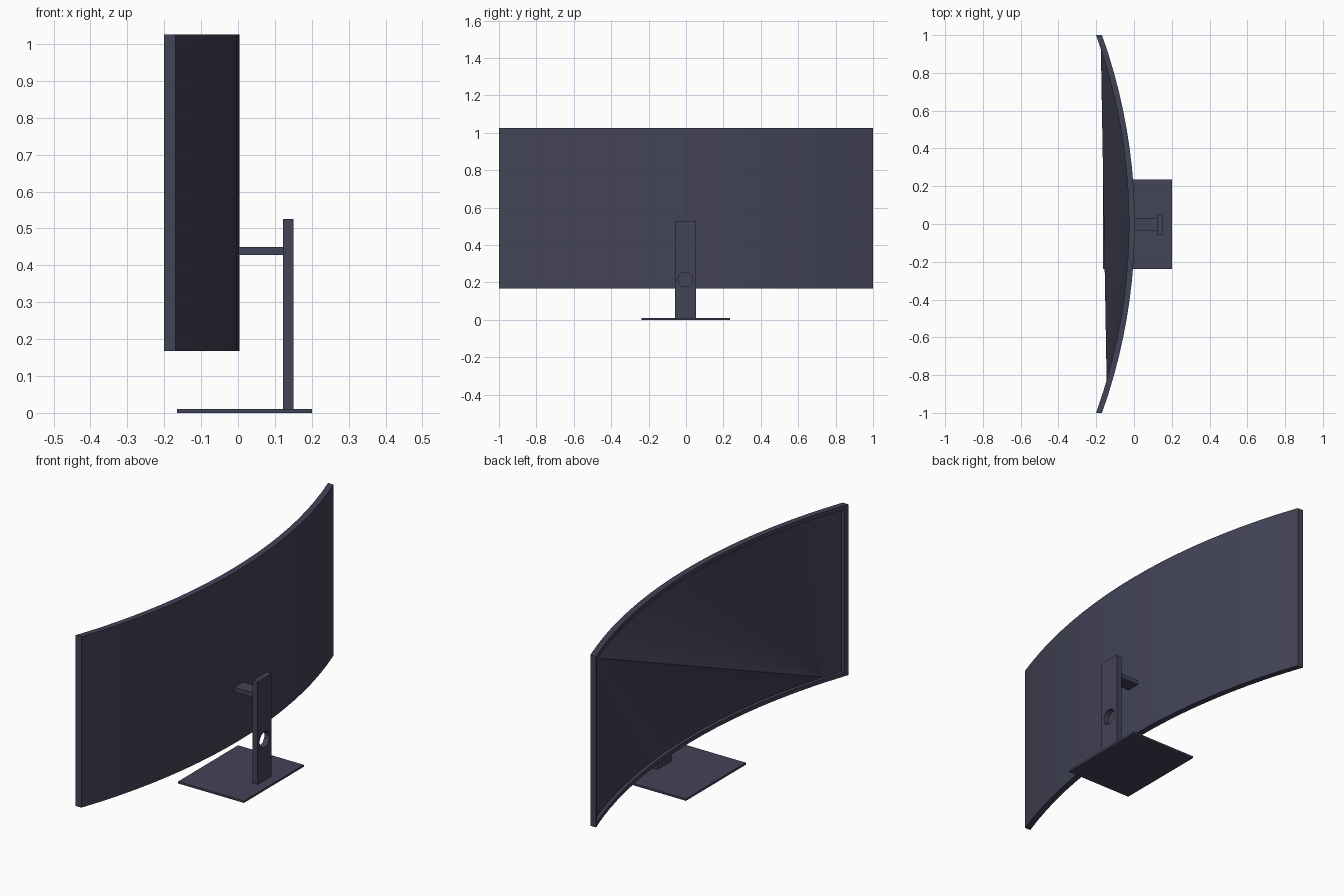
import bpy, bmesh, math

if "Cube" in bpy.data.objects:
    bpy.data.objects.remove(bpy.data.objects["Cube"])

mat = bpy.data.materials.new("dark_blue_grey")
mat.diffuse_color = (0.055, 0.056, 0.095, 1)
mat.use_nodes = True
mat.node_tree.nodes["Principled BSDF"].inputs["Base Color"].default_value = mat.diffuse_color

SEG = 20          # segments along the curve
RADIUS = 2.97     # curvature of the panel
Z0, Z1 = 0.168, 1.025


def add_object(name, bm):
    bmesh.ops.recalc_face_normals(bm, faces=bm.faces)
    me = bpy.data.meshes.new(name)
    bm.to_mesh(me)
    bm.free()
    ob = bpy.data.objects.new(name, me)
    me.materials.append(mat)
    bpy.context.collection.objects.link(ob)
    return ob


def box(name, lo, hi):
    bm = bmesh.new()
    bmesh.ops.create_cube(bm, size=1)
    for v in bm.verts:
        v.co = [(a + b) / 2 + c * (b - a) for a, b, c in zip(lo, hi, v.co)]
    return add_object(name, bm)


# Curved panel: nested outline loops for back, front, bezel edge and recess
bm = bmesh.new()


def outline(x_apex, inset):
    ys = [(-1 + 2 * i / SEG) * (1 - inset) for i in range(SEG + 1)]

    def row(z):
        return [bm.verts.new((x_apex - RADIUS + math.sqrt(RADIUS**2 - y * y), y, z)) for y in ys]
    return row(Z0 + inset), row(Z1 - inset)


loops = [outline(0.004, 0), outline(-0.027, 0), outline(-0.027, 0.02), outline(-0.010, 0.02)]
rings = [bottom + top[::-1] for bottom, top in loops]
for a, b in zip(rings, rings[1:]):
    n = len(a)
    for i in range(n):
        j = (i + 1) % n
        bm.faces.new((a[i], a[j], b[j], b[i]))

# Rear skin
bottom, top = loops[0]
for i in range(SEG):
    bm.faces.new((bottom[i], bottom[i + 1], top[i + 1], top[i]))

# Display surface stretched across the recess as two triangle fans
bottom, top = loops[3]
bm.faces.new((bottom[0], bottom[1], top[0]))
for i in range(SEG):
    bm.faces.new((bottom[1], top[i + 1], top[i]))
for i in range(1, SEG):
    bm.faces.new((bottom[i], bottom[i + 1], top[SEG]))
add_object("curved_screen", bm)

# Stand: base plate, arm and upright
box("stand_base", (-0.165, -0.239, 0), (0.2, 0.236, 0.01))
box("stand_arm", (-0.002, -0.037, 0.428), (0.124, 0.033, 0.45))
post = box("stand_post", (0.122, -0.058, 0.005), (0.15, 0.053, 0.525))

# Round cable hole through the upright
bpy.ops.mesh.primitive_cylinder_add(vertices=32, radius=0.039, depth=0.2,
                                    location=(0.136, -0.004, 0.215),
                                    rotation=(0, math.pi / 2, 0))
cutter = bpy.context.object
cutter.name = "cable_hole_cutter"
cutter.hide_render = True
cutter.display_type = 'WIRE'
cut = post.modifiers.new("cable_hole", 'BOOLEAN')
cut.operation = 'DIFFERENCE'
cut.solver = 'EXACT'
cut.object = cutter
